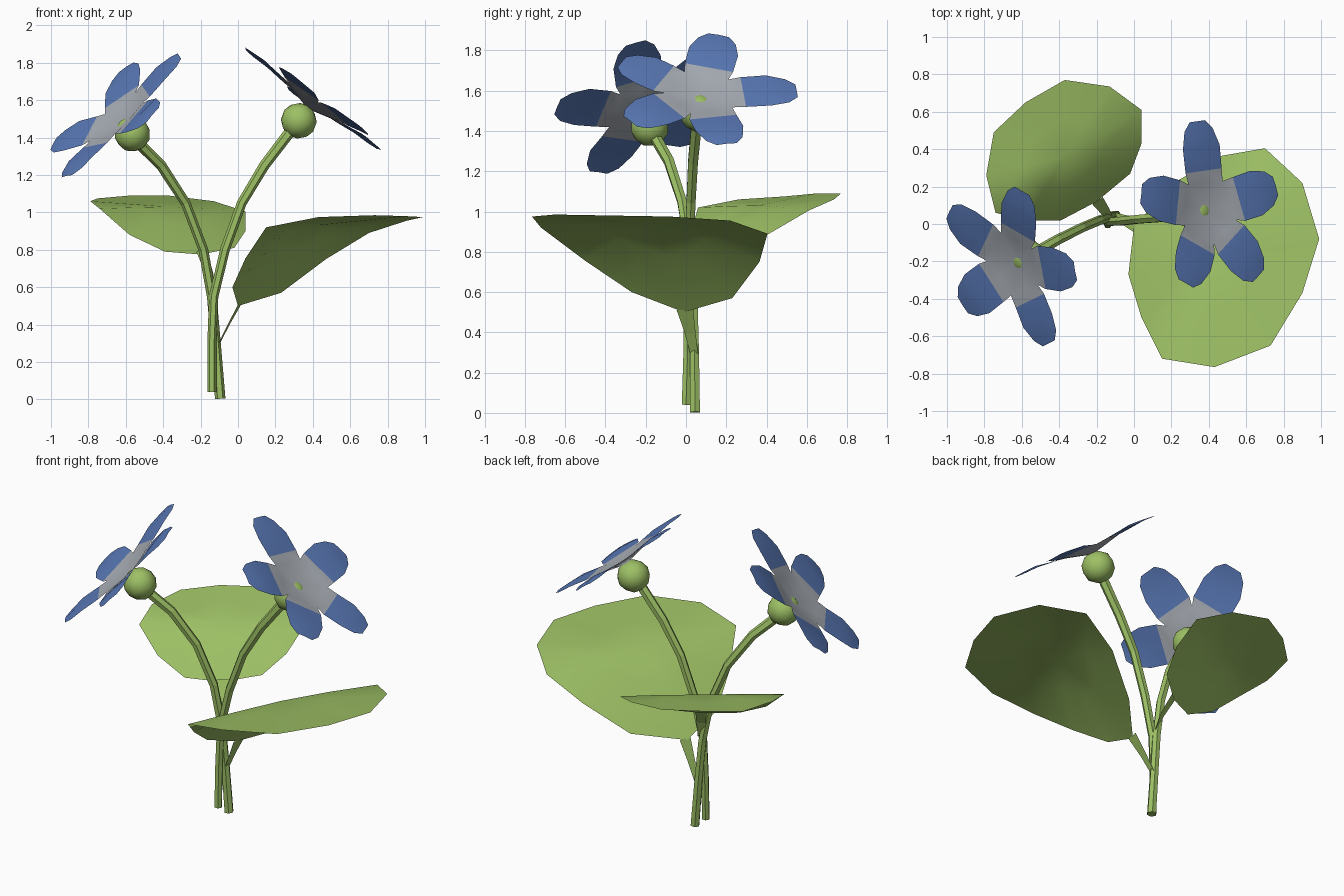
import bpy, bmesh, math
from mathutils import Vector, Matrix

if "Cube" in bpy.data.objects:
    bpy.data.objects.remove(bpy.data.objects["Cube"])


def material(name, rgb):
    m = bpy.data.materials.new(name)
    m.diffuse_color = (*rgb, 1)
    m.use_nodes = True
    m.node_tree.nodes["Principled BSDF"].inputs["Base Color"].default_value = m.diffuse_color
    return m


GREEN = material("leaf_green", (0.34, 0.53, 0.13))
BLUE = material("petal_blue", (0.10, 0.19, 0.47))
GREY = material("petal_grey", (0.39, 0.42, 0.46))


def finish(name, bm, mats, angle=None):
    me = bpy.data.meshes.new(name)
    bm.to_mesh(me)
    bm.free()
    for m in mats:
        me.materials.append(m)
    ob = bpy.data.objects.new(name, me)
    bpy.context.collection.objects.link(ob)
    if angle:
        bpy.context.view_layer.objects.active = ob
        ob.select_set(True)
        bpy.ops.object.shade_smooth_by_angle(angle=math.radians(angle))
        ob.select_set(False)
    return ob


def tube(name, pts, radii, sides=6):
    """Low-poly tube through the points, one radius per point."""
    bm = bmesh.new()
    pts = [Vector(p) for p in pts]
    rings = []
    for i, p in enumerate(pts):
        t = (pts[min(i + 1, len(pts) - 1)] - pts[max(i - 1, 0)]).normalized()
        u = Vector((0, 1, 0)).cross(t).normalized()
        v = t.cross(u)
        rings.append([bm.verts.new(p + radii[i] * (u * math.cos(a) + v * math.sin(a)))
                      for a in (2 * math.pi * k / sides for k in range(sides))])
    for a, b in zip(rings, rings[1:]):
        for k in range(sides):
            j = (k + 1) % sides
            bm.faces.new((a[k], a[j], b[j], b[k]))
    bm.faces.new(rings[0][::-1])
    bm.faces.new(rings[-1])
    return finish(name, bm, [GREEN])


def face_up(bm):
    bm.normal_update()
    if sum(f.normal.z for f in bm.faces) < 0:
        bmesh.ops.reverse_faces(bm, faces=bm.faces[:])


def ribbon(name, pts, widths, across):
    """Flat leaf stalk."""
    bm = bmesh.new()
    s = Vector(across).normalized()
    rows = [(bm.verts.new(Vector(p) - s * w), bm.verts.new(Vector(p) + s * w))
            for p, w in zip(pts, widths)]
    for a, b in zip(rows, rows[1:]):
        bm.faces.new((a[0], a[1], b[1], b[0]))
    face_up(bm)
    return finish(name, bm, [GREEN])


def leaf(name, rim, centre):
    """Thin domed leaf: rim, a half-way ring and a centre point."""
    bm = bmesh.new()
    c = Vector(centre)
    rim = [Vector(p) for p in rim]
    outer = [bm.verts.new(p) for p in rim]
    inner = [bm.verts.new(c.lerp(p, 0.5) + Vector((0, 0, max(0, c.z - p.z) * 0.15))) for p in rim]
    mid = bm.verts.new(c)
    n = len(rim)
    for i in range(n):
        j = (i + 1) % n
        bm.faces.new((outer[i], outer[j], inner[j], inner[i]))
        bm.faces.new((inner[i], inner[j], mid))
    face_up(bm)
    return finish(name, bm, [GREEN], 60)


def flower(name, ball, normal, tips):
    """Green bud behind five petals joined in a grey cup at the centre."""
    ball, n = Vector(ball), Vector(normal).normalized()
    bm = bmesh.new()
    bmesh.ops.create_icosphere(bm, subdivisions=2, radius=0.097,
                               matrix=Matrix.Translation(ball) @ n.to_track_quat('Z', 'Y').to_matrix().to_4x4())
    finish(name + "_bud", bm, [GREEN], 60)

    base = ball + n * 0.08
    bm = bmesh.new()
    centre = bm.verts.new(base)
    offs = [Vector(t) - base for t in tips]
    heights = [v.dot(n) for v in offs]
    flat = [v - n * h for v, h in zip(offs, heights)]
    dirs = [v.normalized() for v in flat]
    # shared cup corners on the lines between neighbouring petals
    gaps = [bm.verts.new(base + (dirs[i] + dirs[(i + 1) % 5]).normalized() * 0.185 + n * 0.045)
            for i in range(5)]
    for i, d in enumerate(dirs):
        h, length = heights[i], flat[i].length
        s = n.cross(d)
        right, left = gaps[i - 1], gaps[i]
        if (right.co - base).dot(s) > 0:
            right, left = left, right

        def pt(r, w, z):
            return bm.verts.new(base + d * r + s * w + n * z)
        # rows across the petal: right, middle, left
        rows = [(right, pt(0.15, 0, 0.04), left)]
        rows += [[pt(r, k * w, z + (0 if k else dz)) for k in (-1, 0, 1)] for r, w, z, dz in (
            (0.21, 0.122, 0.05, 0.0),
            (length * 0.72, 0.124, h * 0.6 + 0.025, 0.01),
            (length * 0.92, 0.095, h * 0.9 + 0.005, 0.008),
            (length * 1.02, 0.052, h, 0.003))]
        for k in (0, 1):
            bm.faces.new((centre, rows[0][k], rows[0][k + 1])).material_index = 1
            for j in range(4):
                a, b = rows[j], rows[j + 1]
                f = bm.faces.new((a[k], b[k], b[k + 1], a[k + 1]))
                f.material_index = 1 if j == 0 else 0
    face_up(bm)
    finish(name + "_petals", bm, [BLUE, GREY], 25)


# Stems
tube("left_stem", [(-.095, .045, .004), (-.118, .042, .3), (-.14, .035, .55), (-.185, .02, .8),
                   (-.28, -.02, 1.05), (-.41, -.085, 1.25), (-.54, -.16, 1.38)],
     [.028, .026, .026, .026, .026, .028, .03])
tube("right_stem", [(-.14, 0, .04), (-.14, .008, .3), (-.13, .012, .55), (-.07, .015, .8),
                    (.02, .025, 1.05), (.14, .035, 1.25), (.3, .055, 1.46)],
     [.024, .024, .025, .026, .026, .028, .03])

# Leaf stalks
ribbon("right_leaf_stalk", [(-.115, .045, .27), (-.05, .02, .4), (.01, -.005, .51)],
       [.018, .028, .042], (.2, 1, 0))
ribbon("back_leaf_stalk", [(-.135, .04, .58), (-.155, .07, .68), (-.195, .125, .79)],
       [.02, .026, .034], (.83, .56, 0))

# Leaves
leaf("right_leaf", [(0, -.01, .5), (-.03, -.27, .6), (.04, -.5, .755), (.15, -.72, .92),
                    (.43, -.765, .975), (.73, -.65, .985), (.9, -.37, .98), (.99, -.08, .975),
                    (.9, .22, .955), (.7, .405, .89), (.47, .365, .75), (.23, .23, .57)],
     (.42, -.17, .93))
leaf("back_leaf", [(-.2, .12, .775), (-.39, .02, .79), (-.58, .02, .88), (-.74, .06, 1.02),
                   (-.79, .26, 1.06), (-.75, .49, 1.075), (-.58, .65, 1.09), (-.37, .77, 1.09),
                   (-.13, .735, 1.06), (.04, .61, 1.005), (.04, .43, .9), (-.02, .27, .81)],
     (-.37, .36, 1.03))

# Flowers
flower("left_flower", (-.565, -.18, 1.42), (-.65, -.32, .69),
       [(-.32, -.25, 1.83), (-.46, -.63, 1.52), (-.91, -.43, 1.2), (-.98, .06, 1.37), (-.6, .17, 1.77)])
flower("right_flower", (.325, .065, 1.49), (.596, .089, .798),
       [(.34, .54, 1.6), (.045, .16, 1.87), (.28, -.31, 1.74), (.66, -.27, 1.45), (.75, .2, 1.34)])
